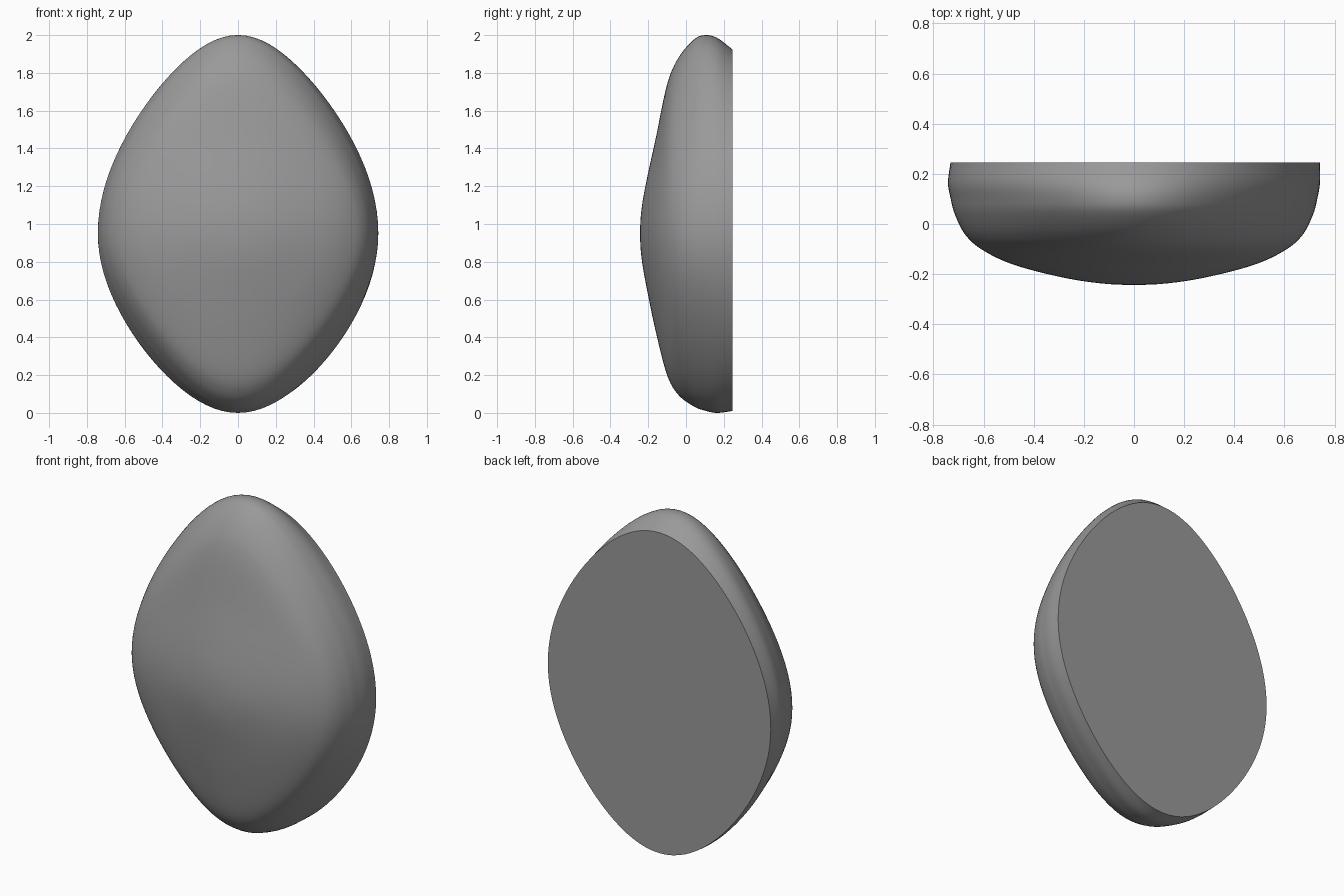
import bpy, bmesh, math

if "Cube" in bpy.data.objects:
    bpy.data.objects.remove(bpy.data.objects["Cube"])

# Outline slices from front to back: y, top z, bottom z, half width, x shift, diamond amount
MID = 0.95
SLICES = [
    (-0.243, 0.95, 0.95, 0.0, 0, 0.01),
    (-0.236, 1.075, 0.825, 0.14, 0, 0.01),
    (-0.21, 1.225, 0.67, 0.30, 0, 0.015),
    (-0.16, 1.455, 0.43, 0.487, 0, 0.03),
    (-0.10, 1.74, 0.20, 0.61, 0, 0.04),
    (-0.04, 1.88, 0.095, 0.675, 0, 0.045),
    (0.04, 1.975, 0.035, 0.715, 0, 0.045),
    (0.10, 2.0, 0.012, 0.731, 0, 0.042),
    (0.165, 1.985, 0.0, 0.742, 0, 0.036),
    (0.245, 1.925, 0.01, 0.737, 0.005, 0.028),
]
STEPS, SEGS = 6, 96


def spline(points):
    """Smooth curve through the slices, mirrored past the front pole."""
    y, zt, zb, w, s, a = points[1]
    first = (y, zb, zt, -w, s, a)
    last = tuple(2 * a - b for a, b in zip(points[-1], points[-2]))
    p = [first] + points + [last]
    out = []
    for i in range(1, len(p) - 2):
        for k in range(STEPS):
            t = k / STEPS
            out.append(tuple(
                0.5 * (2 * b + (c - a) * t + (2 * a - 5 * b + 4 * c - d) * t * t
                       + (3 * b - a - 3 * c + d) * t ** 3)
                for a, b, c, d in zip(*p[i - 1:i + 3])))
    return out + [points[-1]]


def ring(bm, y, top, bottom, width, shift, a):
    """Rounded diamond outline at one depth."""
    verts = []
    for j in range(SEGS):
        t = 2 * math.pi * j / SEGS
        x = width * (math.cos(t) + a * math.cos(3 * t)) / (1 + a)
        v = (math.sin(t) - a * math.sin(3 * t)) / (1 + a)
        z = MID + v * (top - MID if v > 0 else MID - bottom)
        verts.append(bm.verts.new((x + shift, y, z)))
    return verts


# Pebble body with flat back
bm = bmesh.new()
curve = spline(SLICES)
pole = bm.verts.new((0, curve[0][0], MID))
rings = [ring(bm, *s) for s in curve[1:]]
for j in range(SEGS):
    k = (j + 1) % SEGS
    bm.faces.new((pole, rings[0][j], rings[0][k]))
    for a, b in zip(rings, rings[1:]):
        bm.faces.new((a[j], b[j], b[k], a[k]))
bm.faces.new(rings[-1])
bmesh.ops.recalc_face_normals(bm, faces=bm.faces[:])

mesh = bpy.data.meshes.new("pebble_shell")
bm.to_mesh(mesh)
bm.free()
body = bpy.data.objects.new("pebble_shell", mesh)
bpy.context.collection.objects.link(body)

# Dark grey finish
mat = bpy.data.materials.new("dark_grey")
mat.diffuse_color = (0.32, 0.32, 0.32, 1)
mat.use_nodes = True
mat.node_tree.nodes["Principled BSDF"].inputs["Base Color"].default_value = mat.diffuse_color
mesh.materials.append(mat)

bpy.context.view_layer.objects.active = body
body.select_set(True)
bpy.ops.object.shade_smooth_by_angle(angle=math.radians(35))
